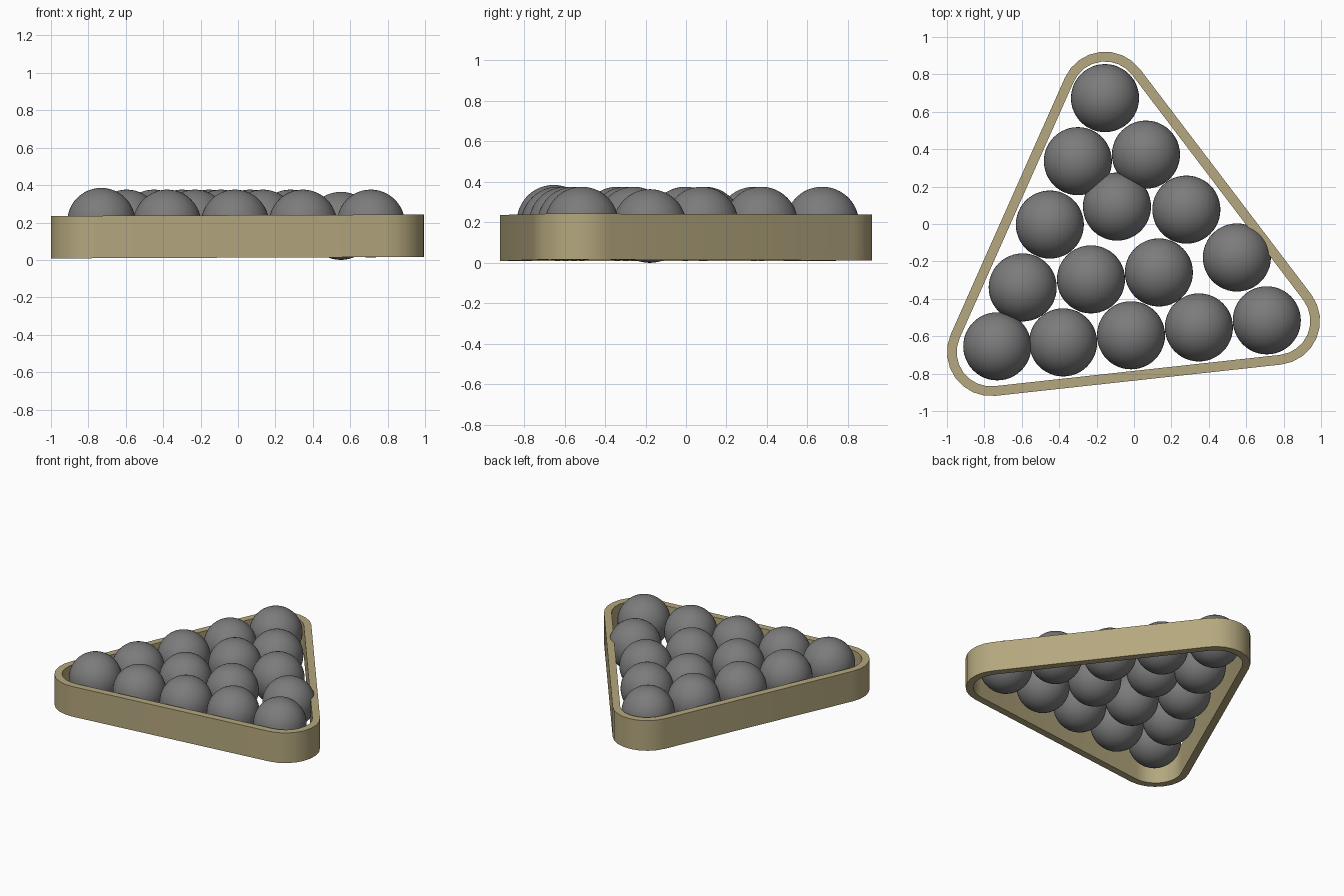
import bpy, bmesh, math
from mathutils import Vector

if "Cube" in bpy.data.objects:
    bpy.data.objects.remove(bpy.data.objects["Cube"])


def material(name, rgb):
    m = bpy.data.materials.new(name)
    m.use_nodes = True
    m.diffuse_color = (*rgb, 1)
    m.node_tree.nodes["Principled BSDF"].inputs["Base Color"].default_value = (*rgb, 1)
    return m


tan = material("tan_wood", (0.46, 0.39, 0.21))
grey = material("ball_grey", (0.2, 0.2, 0.2))

# Rounded triangular rack: arcs swept around three corner centres
CORNERS = [Vector((-0.765, -0.685)), Vector((0.76, -0.518)), Vector((-0.155, 0.686))]
OUTER, WALL, STEPS = 0.235, 0.052, 8


def outline(radius):
    pts = []
    for i, c in enumerate(CORNERS):
        into = c - CORNERS[i - 1]
        away = CORNERS[(i + 1) % 3] - c
        start = math.atan2(into.y, into.x) - math.pi / 2
        turn = (math.atan2(away.y, away.x) - math.atan2(into.y, into.x)) % math.tau
        for k in range(STEPS + 1):
            a = start + turn * k / STEPS
            pts.append(c + radius * Vector((math.cos(a), math.sin(a))))
    return pts


def ring(bm, radius, z):
    # The rack leans up slightly towards its left
    return [bm.verts.new((p.x, p.y, z + 0.004 * p.x)) for p in outline(radius)]


bm = bmesh.new()
loops = [ring(bm, OUTER, 0.012), ring(bm, OUTER, 0.239),
         ring(bm, OUTER - WALL, 0.239), ring(bm, OUTER - WALL, 0.012)]
for j in range(4):
    a, b = loops[j], loops[(j + 1) % 4]
    for i in range(len(a)):
        n = (i + 1) % len(a)
        bm.faces.new((a[i], a[n], b[n], b[i]))
bmesh.ops.recalc_face_normals(bm, faces=bm.faces)
mesh = bpy.data.meshes.new("rack")
bm.to_mesh(mesh)
bm.free()
rack = bpy.data.objects.new("rack", mesh)
bpy.context.collection.objects.link(rack)
mesh.materials.append(tan)
bpy.context.view_layer.objects.active = rack
rack.select_set(True)
bpy.ops.object.shade_smooth_by_angle(angle=math.radians(35))

# Balls, row by row from the back; loosely packed, one row end sits lower
RADIUS = 0.182
ROWS = [
    [(-0.155, 0.673)],
    [(-0.30, 0.336), (0.064, 0.371)],
    [(-0.45, -0.003), (-0.091, 0.093), (0.28, 0.077)],
    [(-0.595, -0.339), (-0.23, -0.296), (0.133, -0.259), (0.55, -0.179)],
    [(-0.731, -0.654), (-0.379, -0.633), (-0.016, -0.595), (0.347, -0.553), (0.71, -0.515)],
]
HEIGHTS = {(3, 3): 0.182, (4, 0): 0.203}

for r, row in enumerate(ROWS):
    for c, (x, y) in enumerate(row):
        z = HEIGHTS.get((r, c), 0.194)
        bpy.ops.mesh.primitive_uv_sphere_add(segments=48, ring_count=24, radius=RADIUS,
                                             location=(x, y, z))
        ball = bpy.context.object
        ball.name = f"ball_row{r + 1}_{c + 1}"
        ball.data.materials.append(grey)
        bpy.ops.object.shade_smooth()
